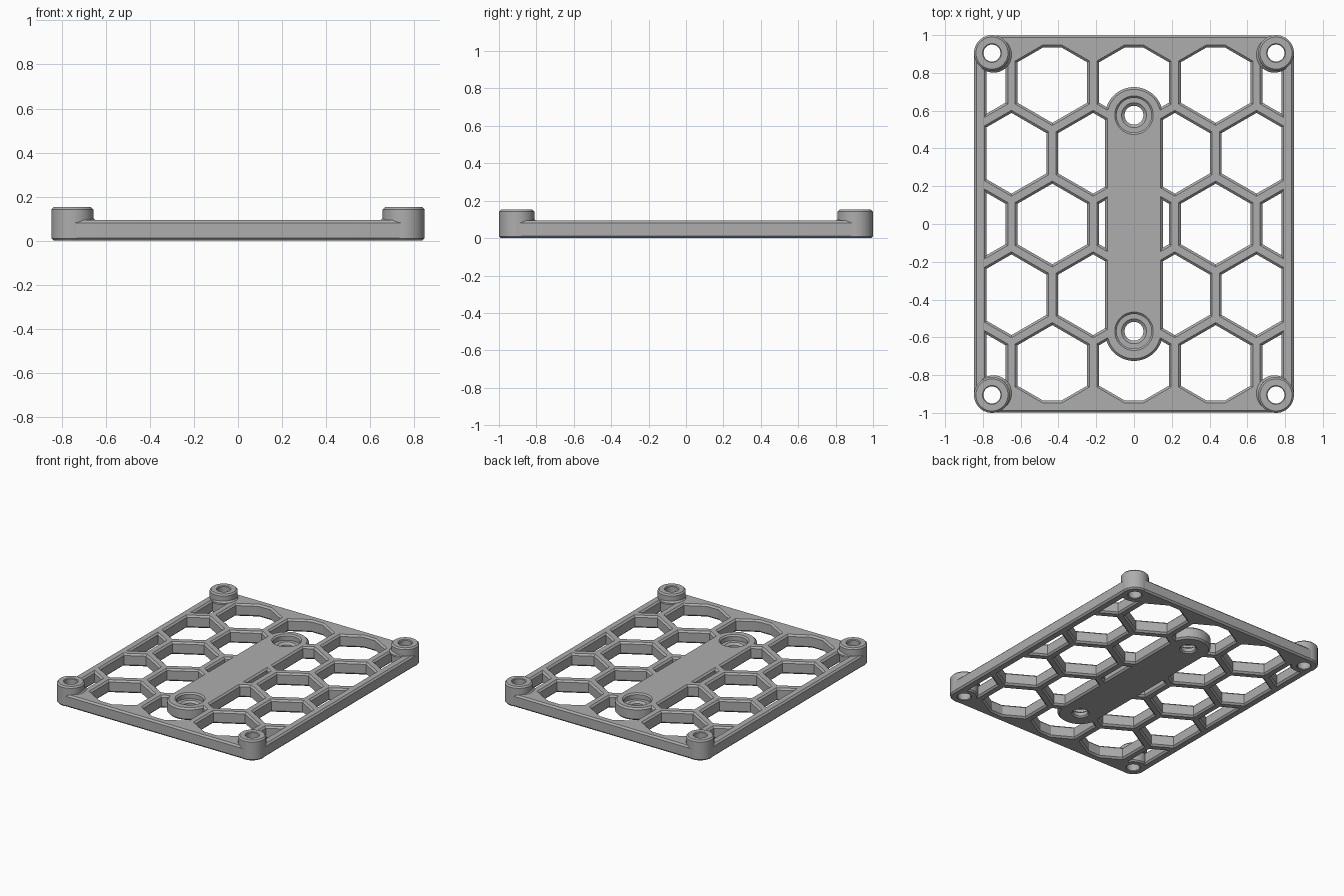
import bpy, bmesh, math
from mathutils import Vector

cube = bpy.data.objects.get("Cube")
if cube:
    bpy.data.objects.remove(cube, do_unlink=True)

HALF_X, HALF_Y, THICK, CHAMFER = 0.847, 1.0, 0.093, 0.012
POST_R, POST_H = 0.095, 0.152
POST_X, POST_Y = HALF_X - POST_R, HALF_Y - POST_R
PITCH, APOTHEM = 0.4325, 0.185
WINDOW_X, WINDOW_Y = 0.78, 0.935
BAR_R, SCREW_Y = 0.153, 0.572

grey = bpy.data.materials.new("grey plastic")
grey.use_nodes = True
grey.diffuse_color = (0.42, 0.42, 0.42, 1)
grey.node_tree.nodes["Principled BSDF"].inputs["Base Color"].default_value = grey.diffuse_color


def arc(cx, cy, r, start, end, steps):
    return [Vector((cx + r * math.cos(a), cy + r * math.sin(a)))
            for a in (math.radians(start + (end - start) * i / steps) for i in range(steps + 1))]


def circle(cx, cy, r, sides=48):
    return arc(cx, cy, r, 0, 360, sides)[:-1]


def offset(poly, d):
    """Mitred offset of a counter-clockwise outline; positive grows it."""
    out = []
    for i, p in enumerate(poly):
        a = (p - poly[i - 1]).normalized()
        b = (poly[(i + 1) % len(poly)] - p).normalized()
        na, nb = Vector((a.y, -a.x)), Vector((b.y, -b.x))
        out.append(p + (na + nb) * d / (1 + na.dot(nb)))
    return out


def clip(poly, axis, limit, sign):
    """Keep the side of an outline where sign * coordinate < sign * limit."""
    out = []
    for i, q in enumerate(poly):
        p = poly[i - 1]
        dp, dq = sign * (p[axis] - limit), sign * (q[axis] - limit)
        if dp * dq < 0:
            out.append(p.lerp(q, dp / (dp - dq)))
        if dq <= 0:
            out.append(q)
    return out


def loft(bm, levels, ring=False):
    """Skin matching outlines stacked in z; a ring closes on itself."""
    rows = [[bm.verts.new((p.x, p.y, z)) for p in poly] for poly, z in levels]
    pairs = list(zip(rows, rows[1:])) + ([(rows[-1], rows[0])] if ring else [])
    for low, high in pairs:
        for i in range(len(low)):
            bm.faces.new((low[i - 1], low[i], high[i], high[i - 1]))
    if not ring:
        bm.faces.new(rows[0])
        bm.faces.new(rows[-1])


def finish(name, bm):
    bmesh.ops.recalc_face_normals(bm, faces=bm.faces)
    mesh = bpy.data.meshes.new(name)
    bm.to_mesh(mesh)
    bm.free()
    mesh.materials.append(grey)
    obj = bpy.data.objects.new(name, mesh)
    bpy.context.collection.objects.link(obj)
    return obj


def activate(obj):
    bpy.ops.object.select_all(action='DESELECT')
    obj.select_set(True)
    bpy.context.view_layer.objects.active = obj


def smooth(obj):
    activate(obj)
    bpy.ops.object.shade_smooth_by_angle(angle=math.radians(30))


def cut(obj, cutter):
    activate(obj)
    mod = obj.modifiers.new("cut", 'BOOLEAN')
    mod.operation, mod.solver, mod.object = 'DIFFERENCE', 'EXACT', cutter
    bpy.ops.object.modifier_apply(modifier=mod.name)
    bpy.data.objects.remove(cutter, do_unlink=True)


# Plate with rounded corners and chamfered rims
outline = []
for k, (sx, sy) in enumerate(((1, 1), (-1, 1), (-1, -1), (1, -1))):
    outline += arc(sx * POST_X, sy * POST_Y, POST_R - 0.001, 90 * k, 90 * k + 90, 12)
bm = bmesh.new()
loft(bm, [(offset(outline, -CHAMFER), 0), (outline, CHAMFER),
          (outline, THICK - CHAMFER), (offset(outline, -CHAMFER), THICK)])
plate = finish("honeycomb_plate", bm)

# Honeycomb windows, kept clear of the border and the central bar
windows = []
for row in range(-2, 3):
    cy = row * PITCH * math.sqrt(3) / 2
    for col in range(-2, 3):
        cx = (col + 0.5 * (row % 2)) * PITCH
        poly = arc(cx, cy, APOTHEM / math.cos(math.pi / 6), 30, 330, 5)
        for axis, limit in ((0, WINDOW_X), (1, WINDOW_Y)):
            poly = clip(clip(poly, axis, limit, 1), axis, -limit, -1)
        if len(poly) < 3:
            continue
        if abs(row) == 2 and col == 0:
            # Window that wraps round the end of the bar
            side = 1 if row > 0 else -1
            top = [p for p in poly if p.y * side > abs(cy) - APOTHEM]
            top.sort(key=lambda p: p.x * -side)
            slope = math.tan(math.pi / 6)
            gap = abs(cy) - APOTHEM / math.cos(math.pi / 6) - SCREW_Y
            a = 1 + slope ** 2
            x = (-slope * gap + math.sqrt((slope * gap) ** 2 - a * (gap ** 2 - BAR_R ** 2))) / a
            ang = math.degrees(math.atan2(gap + slope * x, x))
            turn = 0 if side > 0 else 180
            top = sorted(top, key=lambda p: math.atan2(p.y * side - SCREW_Y, p.x * side))
            windows.append(top + arc(0, side * SCREW_Y, BAR_R, 180 - ang + turn, ang + turn, 20))
        elif min(p.x for p in poly) < BAR_R and max(p.x for p in poly) > -BAR_R:
            for sign in (1, -1):
                part = clip(poly, 0, sign * BAR_R, -sign)
                if len(part) > 2:
                    windows.append(part)
        else:
            windows.append(poly)
bm = bmesh.new()
for poly in windows:
    flare = offset(poly, CHAMFER + 0.01)
    loft(bm, [(flare, -0.01), (poly, CHAMFER), (poly, THICK - CHAMFER), (flare, THICK + 0.01)])
cut(plate, finish("window_cutter", bm))

# Stepped screw holes in the bar, and clearance inside the corner posts
bm = bmesh.new()
for sy in (-1, 1):
    steps = ((0.07, -0.01), (0.05, 0.01), (0.05, 0.036), (0.066, 0.05),
             (0.092, 0.05), (0.092, THICK - 0.01), (0.112, THICK + 0.01))
    loft(bm, [(circle(0, sy * SCREW_Y + 0.004, r), z) for r, z in steps])
    for sx in (-1, 1):
        loft(bm, [(circle(sx * POST_X, sy * POST_Y, 0.06), z) for z in (-0.02, THICK + 0.02)])
cut(plate, finish("hole_cutter", bm))
smooth(plate)

# Hollow corner posts with a small flared foot on the inner side
post_profile = ((0.05, 0), (POST_R - 0.01, 0), (POST_R, 0.01), (POST_R, POST_H - 0.01),
                (POST_R - 0.01, POST_H), (0.05, POST_H), (0.045, POST_H - 0.005), (0.045, 0.005))
foot_profile = ((0.07, 0.08), (POST_R, 0.08), (POST_R, THICK), (POST_R - 0.012, THICK + 0.012),
                (0.07, THICK + 0.012))
for sy, end in ((-1, "front"), (1, "back")):
    for sx, hand in ((-1, "right"), (1, "left")):
        for part, profile, shift in (("post", post_profile, 0), ("post_foot", foot_profile, 0.009)):
            bm = bmesh.new()
            loft(bm, [(circle(sx * (POST_X - shift), sy * (POST_Y - shift), r), z)
                      for r, z in profile], ring=True)
            smooth(finish(f"{end}_{hand}_{part}", bm))
